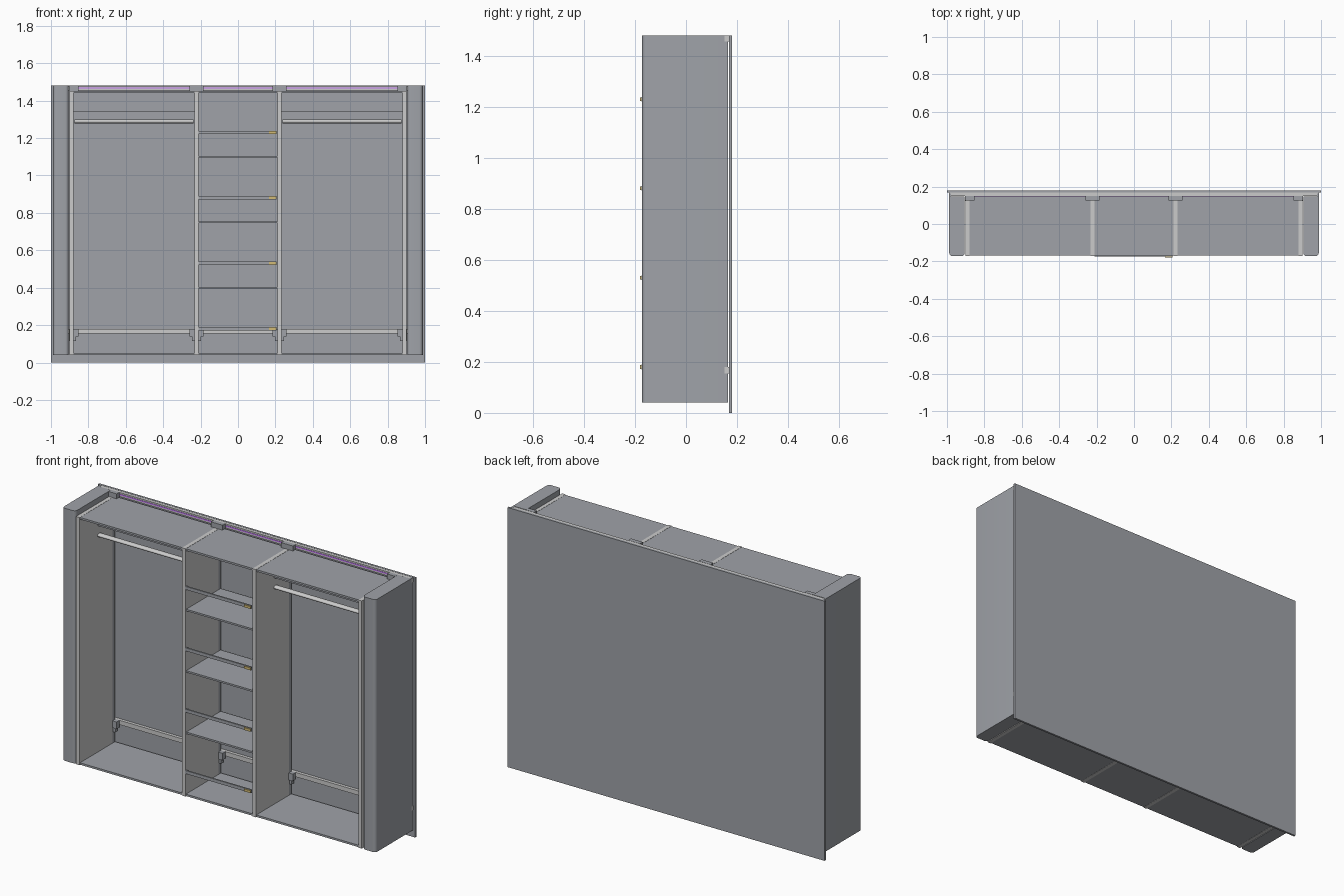
import bpy, bmesh, math

if "Cube" in bpy.data.objects:
    bpy.data.objects.remove(bpy.data.objects["Cube"])


def material(name, rgb):
    m = bpy.data.materials.new(name)
    m.diffuse_color = (*rgb, 1)
    m.use_nodes = True
    m.node_tree.nodes["Principled BSDF"].inputs["Base Color"].default_value = m.diffuse_color
    return m


SLATE = material("slate_grey", (0.35, 0.365, 0.395))
LIGHT = material("light_aluminium", (0.97, 0.97, 0.96))
BRASS = material("brass", (0.65, 0.5, 0.18))
PURPLE = material("purple_strip", (0.6, 0.2, 1.0))


def finish(name, bm, mat):
    bmesh.ops.recalc_face_normals(bm, faces=bm.faces)
    me = bpy.data.meshes.new(name)
    bm.to_mesh(me)
    bm.free()
    ob = bpy.data.objects.new(name, me)
    bpy.context.collection.objects.link(ob)
    me.materials.append(mat)
    return ob


def box(name, x, y, z, mat=SLATE):
    """Box from (min, max) ranges."""
    bm = bmesh.new()
    bmesh.ops.create_cube(bm, size=1)
    for v in bm.verts:
        v.co = [r[0] if c < 0 else r[1] for c, r in zip(v.co, (x, y, z))]
    return finish(name, bm, mat)


def prism(name, pts, axis, lo, hi, mat=SLATE):
    """Extrude a 2D outline along x (pts are y,z) or z (pts are x,y)."""
    bm = bmesh.new()
    place = (lambda p: (lo, *p)) if axis == 'x' else (lambda p: (*p, lo))
    f = bm.faces.new([bm.verts.new(place(p)) for p in pts])
    r = bmesh.ops.extrude_face_region(bm, geom=[f])
    d = hi - lo
    vec = (d, 0, 0) if axis == 'x' else (0, 0, d)
    bmesh.ops.translate(bm, vec=vec, verts=[g for g in r['geom'] if isinstance(g, bmesh.types.BMVert)])
    return finish(name, bm, mat)


def arc(cx, cy, r, a0, a1, n=6):
    return [(cx + r * math.cos(math.radians(a0 + (a1 - a0) * i / n)),
             cy + r * math.sin(math.radians(a0 + (a1 - a0) * i / n))) for i in range(n + 1)]


def smooth(ob):
    bpy.ops.object.select_all(action='DESELECT')
    ob.select_set(True)
    bpy.context.view_layer.objects.active = ob
    bpy.ops.object.shade_smooth_by_angle()


# wall panel behind everything
box("wall_panel", (-1, 1), (0.168, 0.18), (0, 1.48))

# mounting rails on the wall, full width
for name, z in (("upper_rail", (1.455, 1.479)), ("lower_rail", (0.155, 0.18))):
    box(name, (-0.989, 0.989), (0.15, 0.168), z, LIGHT)

# end columns with rounded front corners and an outer skin reaching back
r = 0.018
outline = (arc(0.905 + r, -0.172 + r, r, 180, 270) + arc(0.988 - r, -0.172 + r, r, 270, 360)
           + [(0.988, 0.164), (0.978, 0.164), (0.978, 0.148), (0.905, 0.148)])
for s, side in ((-1, "left"), (1, "right")):
    smooth(prism(f"{side}_end_column", [(s * x, y) for x, y in outline], 'z', 0.04, 1.48))

# light partitions with a dark back edge, and clips on the rails
for i, x in enumerate((-0.89, -0.222, 0.222, 0.89)):
    box(f"partition_{i}", (x - 0.011, x + 0.011), (-0.172, 0.125), (0.04, 1.452), LIGHT)
    box(f"partition_back_edge_{i}", (x - 0.011, x + 0.011), (0.125, 0.148), (0.04, 1.452))
    a = x - 0.037 if x > -0.8 else x - 0.014
    b = x + 0.037 if x < 0.8 else x + 0.014
    box(f"upper_clip_{i}", (a, b), (0.125, 0.15), (1.452, 1.48))
    box(f"lower_clip_{i}", (a, b), (0.124, 0.15), (0.14, 0.18))
    box(f"lower_clip_foot_{i}", (max(a, x - 0.025), min(b, x + 0.025)), (0.13, 0.15), (0.115, 0.14))

# three bays: top, bottom, and purple strip between the clips
for name, x0, x1 in (("left", -0.879, -0.233), ("centre", -0.211, 0.211), ("right", 0.233, 0.879)):
    box(f"{name}_top_panel", (x0, x1), (-0.168, 0.148), (1.44, 1.451))
    box(f"{name}_bottom_panel", (x0, x1), (-0.168, 0.148), (0.041, 0.052))
    box(f"{name}_purple_strip", (x0 + 0.027, x1 - 0.027), (0.148, 0.15), (1.464, 1.471), PURPLE)

# hanging bays: valance board and oval rod
oval = [(0.016 * math.cos(t), 1.289 + 0.01 * math.sin(t))
        for t in (2 * math.pi * i / 24 for i in range(24))]
for name, x0, x1 in (("left", -0.879, -0.233), ("right", 0.233, 0.879)):
    box(f"{name}_valance", (x0, x1), (-0.008, 0.002), (1.342, 1.44))
    smooth(prism(f"{name}_hanging_rod", oval, 'x', x0 + 0.004, x1 - 0.004, LIGHT))

# centre bay: shelves, front bars and brass tags
for i in range(3):
    z = 0.40 + 0.35 * i
    box(f"shelf_{i}", (-0.211, 0.211), (-0.165, 0.145), (z - 0.005, z + 0.005))
for i in range(4):
    z = 0.18 + 0.35 * i
    box(f"front_bar_{i}", (-0.211, 0.205), (-0.174, -0.165), (z - 0.009, z + 0.009))
    box(f"brass_tag_{i}", (0.165, 0.205), (-0.18, -0.174), (z - 0.007, z + 0.007), BRASS)
